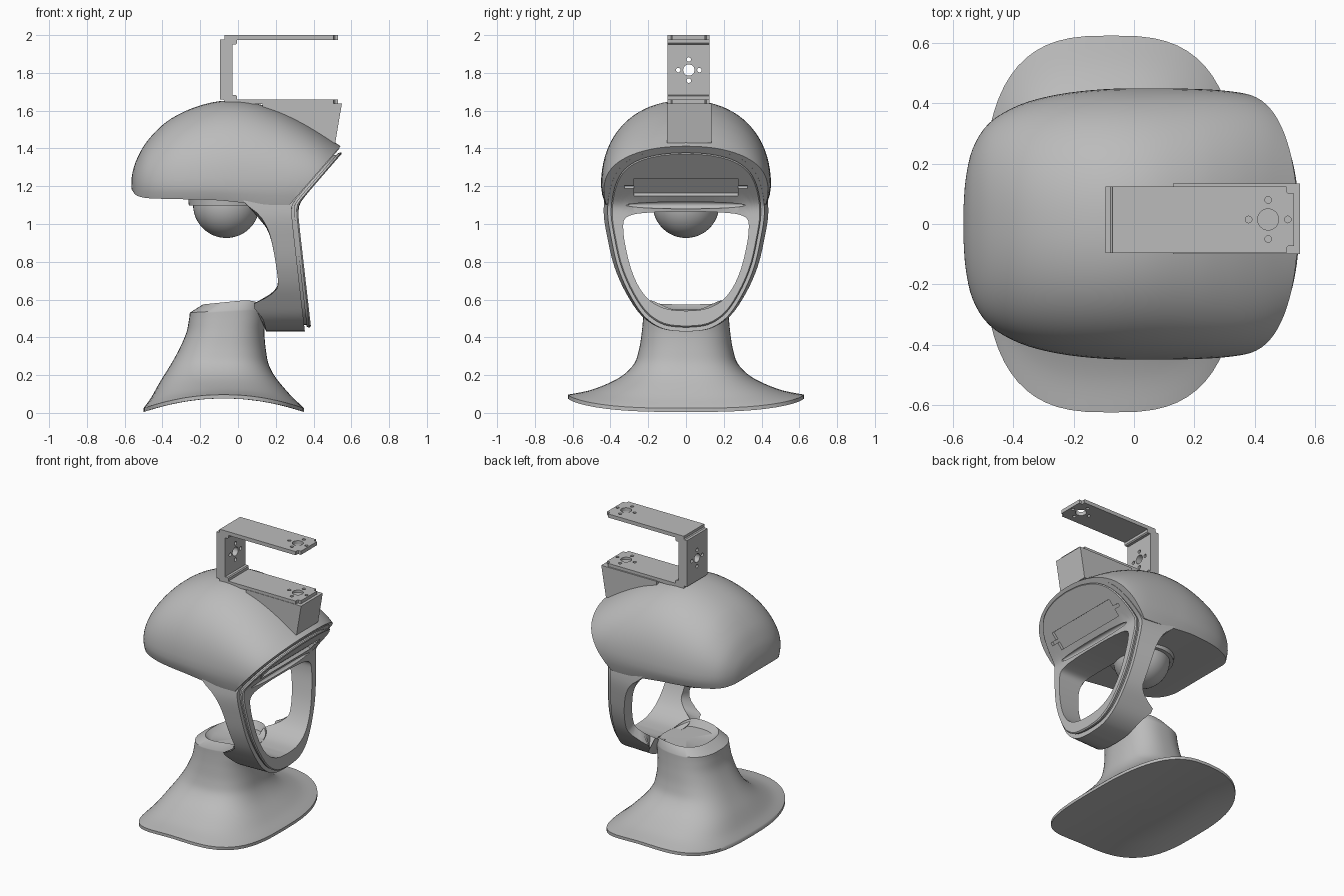
import bpy, bmesh, math
from mathutils import Matrix, Vector

cube = bpy.data.objects.get("Cube")
if cube:
    bpy.data.objects.remove(cube, do_unlink=True)

grey = bpy.data.materials.new("plain grey")
grey.use_nodes = True
grey.diffuse_color = (0.5, 0.5, 0.5, 1)
grey.node_tree.nodes["Principled BSDF"].inputs["Base Color"].default_value = (0.5, 0.5, 0.5, 1)


def finish(bm, name, angle=32):
    bmesh.ops.recalc_face_normals(bm, faces=bm.faces)
    mesh = bpy.data.meshes.new(name)
    bm.to_mesh(mesh)
    bm.free()
    mesh.materials.append(grey)
    ob = bpy.data.objects.new(name, mesh)
    bpy.context.collection.objects.link(ob)
    smooth(ob, angle)
    return ob


def smooth(ob, angle=32):
    bpy.ops.object.select_all(action='DESELECT')
    ob.select_set(True)
    bpy.context.view_layer.objects.active = ob
    bpy.ops.object.shade_smooth_by_angle(angle=math.radians(angle))


def cut(ob, cutter):
    cutter.hide_render = True
    mod = ob.modifiers.new("cut", 'BOOLEAN')
    mod.operation, mod.object, mod.solver = 'DIFFERENCE', cutter, 'EXACT'
    bpy.context.view_layer.objects.active = ob
    bpy.ops.object.modifier_apply(modifier=mod.name)
    bpy.data.objects.remove(cutter, do_unlink=True)
    smooth(ob)


def spline(rows, n):
    """Catmull-Rom through rows of numbers."""
    out = []
    for i in range(len(rows) - 1):
        quad = [rows[max(i - 1, 0)], rows[i], rows[i + 1], rows[min(i + 2, len(rows) - 1)]]
        for k in range(n):
            u = k / n
            out.append(tuple(0.5 * (2 * b + (c - a) * u + (2 * a - 5 * b + 4 * c - d) * u * u
                                    + (3 * b - a - 3 * c + d) * u ** 3) for a, b, c, d in zip(*quad)))
    return out + [tuple(rows[-1])]


def loft(rings, cyclic=False):
    bm = bmesh.new()
    loops = [[bm.verts.new(p) for p in ring] for ring in rings]
    n = len(loops[0])
    pairs = list(zip(loops, loops[1:])) + ([(loops[-1], loops[0])] if cyclic else [])
    for a, b in pairs:
        for i in range(n):
            j = (i + 1) % n
            bm.faces.new((a[i], a[j], b[j], b[i]))
    if not cyclic:
        bm.faces.new(loops[0])
        bm.faces.new(loops[-1])
    return bm


def power(v, n):
    return math.copysign(abs(v) ** (2 / n), v)


def face_x(z):
    """Front of the mask: a slanted brow bending into a nearly upright lower half."""
    a, b = 0.312 + 0.87 * (z - 1.1), 0.312 + 0.115 * (1.1 - z)
    return (a + b + math.sqrt((a - b) ** 2 + 0.0004)) / 2


# Head shell: sections along x (x, half width, top, bottom)
stations = [(-.565, .06, 1.225, 1.19), (-.558, .15, 1.275, 1.175), (-.535, .25, 1.345, 1.15),
            (-.48, .335, 1.44, 1.137), (-.38, .395, 1.54, 1.133), (-.25, .43, 1.61, 1.13),
            (-.1, .447, 1.65, 1.125), (.05, .45, 1.648, 1.11), (.2, .448, 1.605, 1.1),
            (.32, .44, 1.55, 1.1), (.42, .42, 1.492, 1.1), (.5, .38, 1.44, 1.1), (.6, .3, 1.375, 1.1)]
rings = []
for x, w, top, bottom in spline(stations, 4):
    ring = []
    for i in range(41):
        a = math.pi * i / 40
        ring.append((x, w * power(math.cos(a), 2.2), 1.2 + (top - 1.2) * power(max(math.sin(a), 0), 2.2)))
    mid = (1.2 + bottom) / 2
    ring += [(x, -w * .985, mid), (x, -w * .95, bottom), (x, w * .95, bottom), (x, w * .985, mid)]
    rings.append(ring)
bm = loft(rings)
cutres = bmesh.ops.bisect_plane(bm, geom=bm.verts[:] + bm.edges[:] + bm.faces[:],
                                plane_co=(.272, 0, 1.1), plane_no=(1, 0, -.87), clear_outer=True)
bmesh.ops.holes_fill(bm, edges=[e for e in cutres['geom_cut'] if isinstance(e, bmesh.types.BMEdge)])
finish(bm, "head_shell")

# Mask frame: outer and inner outlines (y, z) swept around with a grooved section
outer = [(0, 1.4), (.14, 1.39), (.27, 1.355), (.355, 1.29), (.4, 1.19), (.415, 1.06),
         (.395, .92), (.36, .77), (.3, .63), (.22, .51), (.12, .445), (0, .43)]
inner = [(0, 1.065), (.1, 1.065), (.2, 1.06), (.28, 1.05), (.325, 1.025), (.332, .97),
         (.32, .88), (.29, .76), (.245, .66), (.185, .59), (.1, .55), (0, .54)]
back = spline([(.43, .15), (.5, .13), (.57, .08), (.61, .15), (.65, .2), (.7, .212), (.9, .18),
               (1, .145), (1.06, .1), (1.12, .03), (1.2, .05), (1.4, .35)], 5)


def back_x(z):
    for (z0, x0), (z1, x1) in zip(back, back[1:]):
        if z <= z1:
            return x0 + (x1 - x0) * max(0, z - z0) / (z1 - z0)
    return back[-1][1]


def full_loop(half):
    half = spline(half, 5)
    return half + [(-y, z) for y, z in half[-2:0:-1]]


rings = []
for (oy, oz), (iy, iz) in zip(full_loop(outer), full_loop(inner)):
    def point(scale, inset):
        z = .92 + (oz - .92) * scale
        return (face_x(z) - inset, oy * scale, z)
    ring = [(back_x(oz), oy * 1.05, oz), point(1, .035), point(.93, .035), point(.93, .022),
            point(.95, .022), point(.955, .008), point(.94, 0)]
    _, py, pz = ring[-1]
    for i in range(1, 7):
        u = i / 6
        z = pz + (iz - pz) * u
        ring.append((face_x(z), py + (iy - py) * u, z))
    ring.append((back_x(iz), iy, iz))
    rings.append(ring)
mask = finish(loft(rings, cyclic=True), "mask_frame")

# Recessed brow slot and thin seam
bm = bmesh.new()
bmesh.ops.create_cube(bm, size=1, matrix=Matrix.Diagonal((.04, .65, .12, 1)))
bmesh.ops.bevel(bm, geom=[e for e in bm.edges if abs(e.verts[0].co.x - e.verts[1].co.x) > .01],
                offset=.05, segments=6, affect='EDGES')
bm.transform(Matrix.Translation((face_x(1.195), 0, 1.195)) @ Matrix.Rotation(math.atan(.87), 4, 'Y'))
cut(mask, finish(bm, "slot_cutter"))
bm = bmesh.new()
bmesh.ops.create_uvsphere(bm, u_segments=32, v_segments=16, radius=1,
                          matrix=Matrix.Translation((face_x(1.1), 0, 1.1)) @ Matrix.Diagonal((.02, .32, .02, 1)))
cut(mask, finish(bm, "seam_cutter"))


# Neck and arched base: levels (back x, front x, half width, z, arch share, lift share, squareness)
def level(xb, xf, w, z, arch, lift, n):
    ring = []
    for i in range(64):
        a = math.tau * i / 64
        x = (xb + xf) / 2 + (xf - xb) / 2 * power(math.cos(a), n)
        y = w * power(math.sin(a), n)
        rim = .1 * (x + .18) - .07 * max(0, x / .15) * (1 - min(1, (y / .2) ** 2))
        ring.append((x, y, z + arch * (.075 - .4 * (x + .075) ** 2) + lift * rim))
    return ring


body = [(-.5, .35, .625, .022, 1, 0, 2.9), (-.46, .285, .5, .07, .7, 0, 2.8),
        (-.41, .21, .36, .16, .3, 0, 2.7), (-.36, .165, .28, .245, .1, 0, 2.6),
        (-.315, .148, .25, .33, 0, 0, 2.5), (-.275, .14, .235, .42, 0, 0, 2.5),
        (-.26, .145, .228, .49, 0, 0, 2.5), (-.255, .15, .225, .535, 0, .6, 2.5)]
levels = [(-.075 - .425 * s, -.075 + .425 * s, .625 * s, .002, 1, 0, 2.9) for s in (.02, .25, .5, .75, 1)]
levels += spline(body, 5)
levels += [(-.185, .15, .195, .575, 0, 1, 2.5), (-.15, .155, .165, .547, 0, 0, 2.5),
           (-.02, .02, .02, .545, 0, 0, 2.5)]
finish(loft([level(*row) for row in levels]), "neck_and_base", 40)

# Ball and collar under the head
bm = bmesh.new()
bmesh.ops.create_uvsphere(bm, u_segments=48, v_segments=24, radius=.176,
                          matrix=Matrix.Translation((-.062, 0, 1.102)))
finish(bm, "ball")
bm = bmesh.new()
bmesh.ops.create_cone(bm, cap_ends=True, segments=48, radius1=.2, radius2=.205, depth=.05,
                      matrix=Matrix.Translation((-.06, 0, 1.122)))
finish(bm, "ball_collar")


# Bracket on the crown
def prism(profile, y0, y1):
    bm = bmesh.new()
    face = bm.faces.new([bm.verts.new((x, y0, z)) for x, z in profile])
    res = bmesh.ops.extrude_face_region(bm, geom=[face])
    bmesh.ops.translate(bm, vec=(0, y1 - y0, 0),
                        verts=[v for v in res['geom'] if isinstance(v, bmesh.types.BMVert)])
    return bm


bm = prism([(-.095, 1.635), (.53, 1.635), (.53, 1.66), (-.03, 1.66),
            (-.03, 1.975), (.53, 1.975), (.53, 2), (-.095, 2)], -.097, .125)
corners = []
for e in bm.edges:
    d, m = e.verts[1].co - e.verts[0].co, (e.verts[0].co + e.verts[1].co) / 2
    if (abs(d.y) > .1 and m.x < 0) or (abs(d.z) > .01 and m.x > .5):
        corners.append(e)
bmesh.ops.bevel(bm, geom=corners, offset=.024, segments=5, affect='EDGES')
bracket = finish(bm, "bracket")


def drill(centre, turn, depth, big, small, spread):
    bm = bmesh.new()
    place = Matrix.Translation(centre) @ turn
    holes = [(0, 0, big)] + [(spread * i, spread * j, small) for i, j in ((1, 0), (-1, 0), (0, 1), (0, -1))]
    for x, y, r in holes:
        bmesh.ops.create_cone(bm, cap_ends=True, segments=24, radius1=r, radius2=r, depth=depth,
                              matrix=place @ Matrix.Translation((x, y, 0)))
    cut(bracket, finish(bm, "hole_cutter"))


drill((.445, .015, 1.988), Matrix(), .06, .035, .011, .065)
drill((.445, .015, 1.66), Matrix(), .03, .035, .011, .065)
drill((-.062, .015, 1.815), Matrix.Rotation(math.pi / 2, 4, 'Y'), .12, .03, .012, .056)

# Wedge carrying the lower bracket arm
finish(prism([(.13, 1.6), (.13, 1.64), (.55, 1.638), (.515, 1.43), (.4, 1.42)], -.1, .135), "bracket_wedge")
